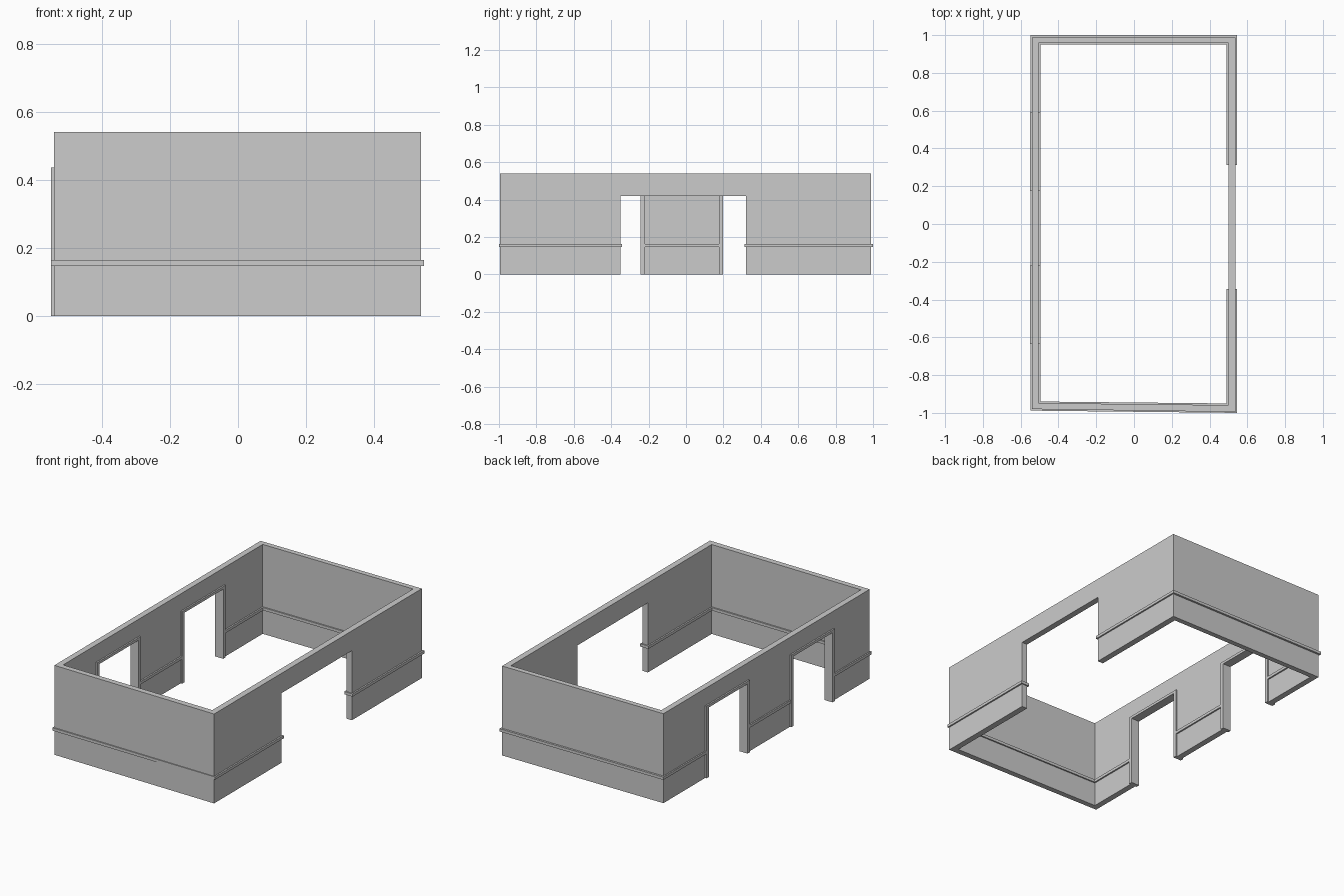
import bpy, bmesh

if "Cube" in bpy.data.objects:
    bpy.data.objects.remove(bpy.data.objects["Cube"])


def finish(name, bm):
    bmesh.ops.recalc_face_normals(bm, faces=bm.faces[:])
    mesh = bpy.data.meshes.new(name)
    bm.to_mesh(mesh)
    bm.free()
    obj = bpy.data.objects.new(name, mesh)
    bpy.context.collection.objects.link(obj)
    return obj


def ring(name, outer, inner, z0, z1):
    """Closed rectangular band between an outer and an inner plan outline."""
    bm = bmesh.new()
    loops = [[bm.verts.new((x, y, z)) for x, y in plan]
             for plan, z in ((outer, z0), (outer, z1), (inner, z1), (inner, z0))]
    for k in range(4):
        a, b = loops[k], loops[(k + 1) % 4]
        for i in range(4):
            j = (i + 1) % 4
            bm.faces.new((a[i], a[j], b[j], b[i]))
    return finish(name, bm)


def extrude_x(name, profile, x0, x1):
    """Extrude a (y, z) outline along x."""
    bm = bmesh.new()
    face = bm.faces.new([bm.verts.new((x0, y, z)) for y, z in profile])
    new = bmesh.ops.extrude_face_region(bm, geom=[face])["geom"]
    bmesh.ops.translate(bm, vec=(x1 - x0, 0, 0),
                        verts=[v for v in new if isinstance(v, bmesh.types.BMVert)])
    return finish(name, bm)


def cut(obj, x0, x1, y0, y1, top):
    """Cut a doorway that is open at the floor."""
    tool = extrude_x("doorway_cutter", [(y0, -.1), (y1, -.1), (y1, top), (y0, top)], x0, x1)
    tool.hide_render = True
    mod = obj.modifiers.new("doorway", "BOOLEAN")
    mod.operation = "DIFFERENCE"
    mod.solver = "EXACT"
    mod.object = tool
    bpy.context.view_layer.objects.active = obj
    bpy.ops.object.modifier_apply(modifier=mod.name)
    bpy.data.objects.remove(tool)


H, DOOR_TOP, FRAME = 0.54, 0.42, 0.022
DOORS = [(-0.612, -0.242), (0.198, 0.568)]   # left wall door openings in y
GATE = (-0.35, 0.32)                         # wide opening in right wall

# Walls
walls = ring("walls",
             [(-.541, -.980), (.537, -.995), (.537, .988), (-.541, .988)],
             [(-.505, -.948), (.5, -.959), (.5, .957), (-.505, .957)], 0, H)
# Chair rail, standing proud of both wall faces
rail = ring("chair_rail",
            [(-.549, -.988), (.546, -1.0), (.546, 1.0), (-.549, 1.0)],
            [(-.496, -.940), (.491, -.950), (.491, .949), (-.496, .949)], .147, .164)

# Wide opening; the rail wraps slightly around its jambs
cut(walls, .4, .7, *GATE, DOOR_TOP)
cut(rail, .4, .7, GATE[0] + .007, GATE[1] - .007, DOOR_TOP)

# Two framed doors in the left wall
for n, (a, b) in enumerate(DOORS, 1):
    oa, ob, ot = a - FRAME, b + FRAME, DOOR_TOP + .016
    cut(walls, -.7, -.4, oa, ob, ot)
    cut(rail, -.7, -.4, oa, ob, ot)
    extrude_x(f"door_frame_{n}",
              [(oa, 0), (a, 0), (a, DOOR_TOP), (b, DOOR_TOP),
               (b, 0), (ob, 0), (ob, ot), (oa, ot)], -.550, -.496)
